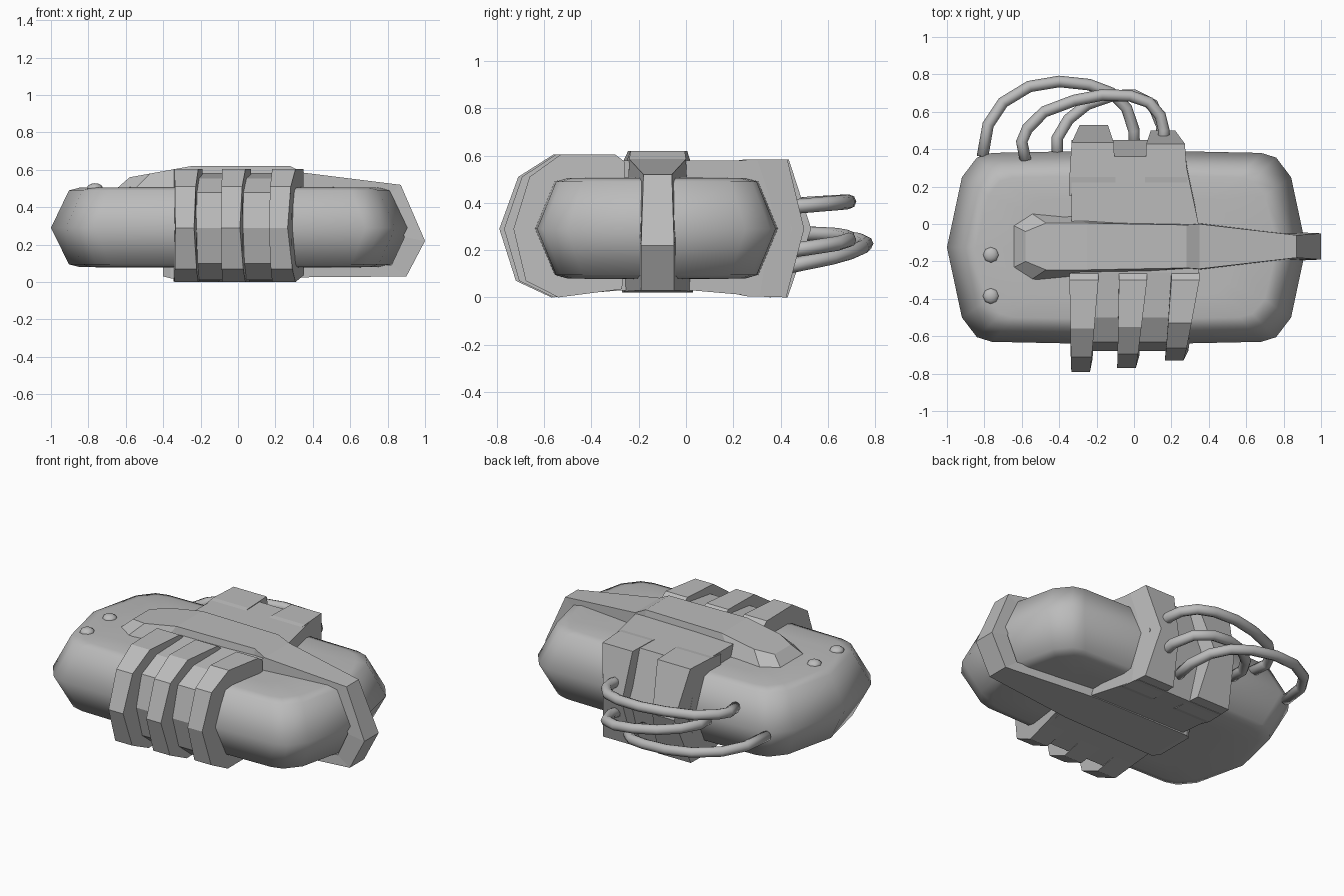
import bpy, bmesh, math
from mathutils import Vector

if "Cube" in bpy.data.objects:
    bpy.data.objects.remove(bpy.data.objects["Cube"])

grey = bpy.data.materials.new("plain_grey")
grey.diffuse_color = (0.5, 0.5, 0.5, 1)
grey.use_nodes = True
grey.node_tree.nodes["Principled BSDF"].inputs["Base Color"].default_value = grey.diffuse_color


def make(name, rings, smooth=False, cap=True):
    """Loft closed rings of points into one solid."""
    bm = bmesh.new()
    loops = [[bm.verts.new(p) for p in r] for r in rings]
    n = len(loops[0])
    for a, b in zip(loops, loops[1:]):
        for i in range(n):
            j = (i + 1) % n
            bm.faces.new((a[i], a[j], b[j], b[i]))
    if cap:
        bm.faces.new(loops[0][::-1])
        bm.faces.new(loops[-1])
    bmesh.ops.recalc_face_normals(bm, faces=bm.faces)
    for f in bm.faces:
        f.smooth = smooth
    me = bpy.data.meshes.new(name)
    bm.to_mesh(me)
    bm.free()
    me.materials.append(grey)
    ob = bpy.data.objects.new(name, me)
    bpy.context.collection.objects.link(ob)
    return ob


# Rounded main body: plan outline repeated at several heights
quad = [(.96, 0), (.88, .375), (.80, .48), (.72, .505), (0, .52)]
plan = quad[:-1] + [(-x, y) for x, y in quad[::-1]][:-1]
plan += [(-x, -y) for x, y in plan]
half = [(.29, 1, 1), (.49, .90, .84), (.505, .84, .74), (.507, .6, .5)]
levels = [(.585 - z, sx, sy) for z, sx, sy in half[:0:-1]] + half
make("body", [[(-.04 + x * sx, -.125 + y * sy, z) for x, y in plan]
              for z, sx, sy in levels], smooth=True)


def band(name, pts, near, far, dy=0):
    """Prism across x; k blends its width from near to far range."""
    rings = [[(near[s] + (far[s] - near[s]) * k, y + dy * k, z) for y, z, k in pts]
             for s in (0, 1)]
    return make(name, rings)


# Central band, recessed level
band("central_band",
     [(-.26, .58, 0), (-.50, .555, .5), (-.63, .48, .8), (-.68, .29, 1), (-.63, .10, .8),
      (-.52, .01, .6), (-.27, .03, .2), (.02, .03, .2), (.25, .01, .6), (.36, 0, .8),
      (.45, .29, .9), (.36, .58, .8), (0, .58, 0)],
     (-.335, .345), (-.335, .25))

# Three raised front ribs
front = [(-.26, .575, 0), (-.30, .605, 0), (-.56, .605, .5), (-.71, .51, .8), (-.79, .29, 1),
         (-.72, .07, .7), (-.57, 0, .5), (-.27, .035, 0)]
for i, (near, far, dy) in enumerate([((-.345, -.19), (-.335, -.235), 0),
                                     ((-.08, .07), (-.09, .01), .02),
                                     ((.20, .35), (.165, .265), .06)]):
    band(f"front_rib_{i + 1}", front, near, far, dy)

# Two raised back ribs
back = [(.15, .57, 0), (.25, .584, 0), (.435, .584, .2), (.53, .29, 1), (.43, 0, .2),
        (.25, .005, 0), (.15, .03, 0)]
for i, (near, far, dy) in enumerate([((-.345, -.10), (-.29, -.14), 0),
                                     ((.06, .285), (.09, .22), -.03)]):
    band(f"back_rib_{i + 1}", back, near, far, dy)

# Long strap over the top, round the right end and underneath:
# outer x, z, half width, then inner x, z, half width
strap = [(-.58, .56, .08, -.66, .49, .12), (-.47, .58, .125, -.56, .49, .185),
         (-.25, .62, .125, -.35, .49, .165), (.28, .62, .115, .28, .49, .125),
         (.35, .585, .12, .35, .48, .125), (.87, .52, .06, .80, .46, .07),
         (1.0, .22, .07, .89, .24, .075), (.90, .03, .07, .82, .09, .075),
         (.28, .025, .14, .28, .10, .14), (-.36, .02, .15, -.36, .10, .15),
         (-.40, .03, .12, -.40, .09, .13)]
make("strap", [[(xo, -.12 - wo, zo), (xo, -.12 + wo, zo), (xi, -.12 + wi, zi),
                (xi, -.12 - wi, zi)] for xo, zo, wo, xi, zi, wi in strap])

# Studs on the left of the body
for i, y in enumerate((-.165, -.385)):
    bpy.ops.mesh.primitive_uv_sphere_add(segments=8, ring_count=6, radius=.043,
                                         location=(-.765, y, .502))
    ob = bpy.context.object
    ob.name = f"stud_{i + 1}"
    ob.scale.z = .62
    ob.data.materials.append(grey)
    bpy.ops.object.shade_smooth()

# Hoses looping from the back ribs to the body: plan path, start z, end z
hoses = {
    "outer_hose": ([(0, .38), (0, .50), (-.04, .62), (-.12, .70), (-.24, .745), (-.40, .762),
                    (-.56, .735), (-.70, .65), (-.78, .53), (-.81, .36)], .12, .27),
    "upper_hose": ([(.15, .38), (.16, .50), (.14, .58), (.08, .65), (-.02, .685), (-.17, .69),
                    (-.32, .66), (-.48, .60), (-.57, .51), (-.60, .44), (-.58, .34)], .38, .38),
    "middle_hose": ([(.14, .38), (.15, .52), (.10, .64), (0, .69), (-.12, .685), (-.25, .64),
                     (-.35, .56), (-.41, .46), (-.41, .35)], .19, .27),
}
for name, (path, z0, z1) in hoses.items():
    pts = []
    n = len(path) - 1
    for i, (x, y) in enumerate(path):
        t = i / n
        pts.append(Vector((x, y, z0 + (z1 - z0) * t + .025 * math.sin(math.pi * t))))
    rings = []
    for i, p in enumerate(pts):
        d = (pts[min(i + 1, n)] - pts[max(i - 1, 0)]).normalized()
        side = d.cross(Vector((0, 0, 1))).normalized()
        up = side.cross(d)
        rings.append([p + .031 * (side * math.cos(a) + up * math.sin(a))
                      for a in (k * math.tau / 8 for k in range(8))])
    make(name, rings, smooth=True)
